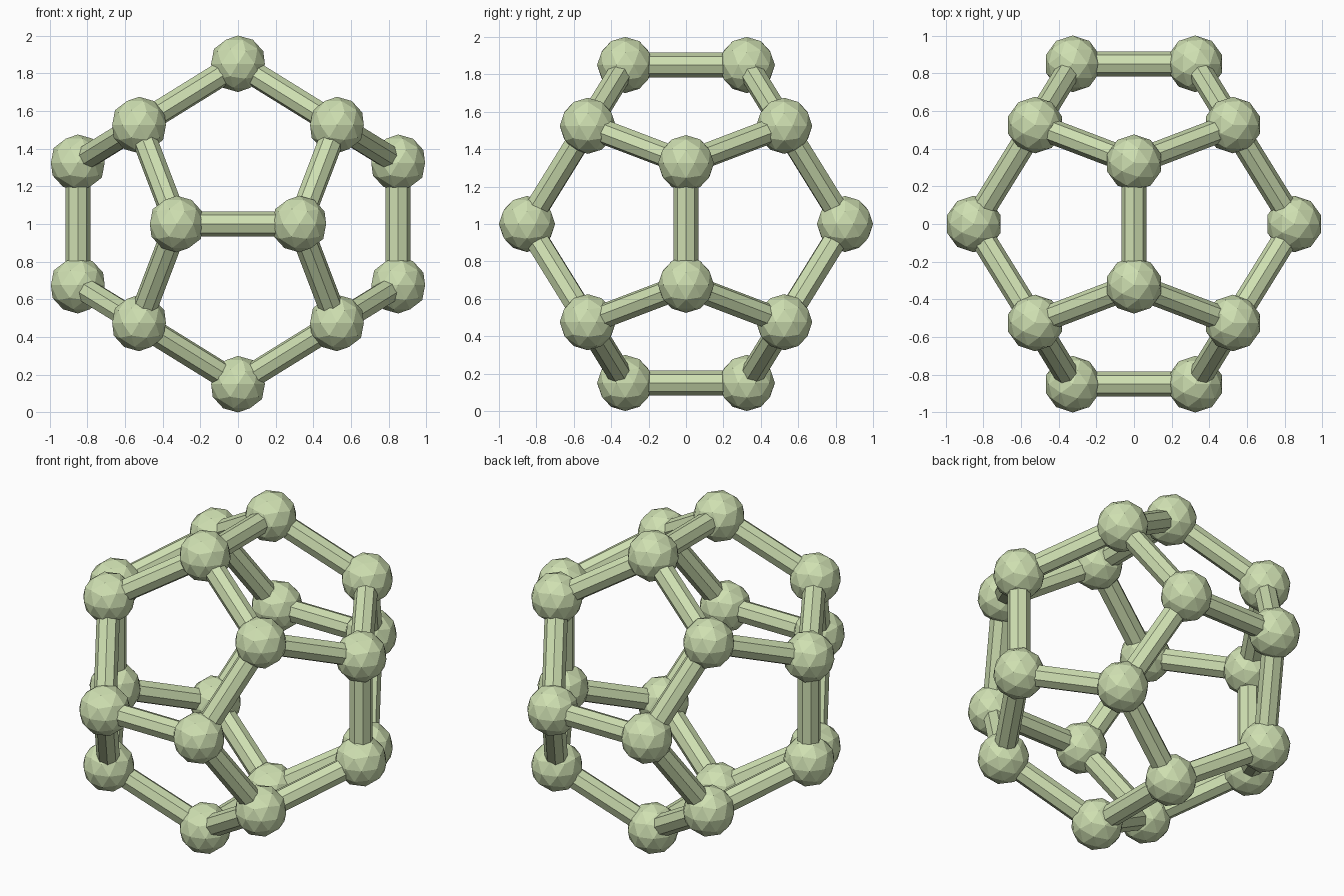
import bpy
from mathutils import Vector
from itertools import product

if "Cube" in bpy.data.objects:
    bpy.data.objects.remove(bpy.data.objects["Cube"])

B = 0.325          # half the edge length
A = 0.525          # cube corner coordinate
C = 0.85           # outer coordinate
BALL_R, ROD_R = 0.15, 0.066
CENTRE = Vector((0, 0, 1))

mat = bpy.data.materials.new("pale_green")
mat.diffuse_color = (0.62, 0.74, 0.44, 1)
mat.use_nodes = True
mat.node_tree.nodes["Principled BSDF"].inputs["Base Color"].default_value = mat.diffuse_color

# corners of a dodecahedron
corners = [Vector((A * i, A * j, A * k)) for i, j, k in product((-1, 1), repeat=3)]
for s, t in product((-1, 1), repeat=2):
    corners += [Vector((0, B * s, C * t)), Vector((C * s, 0, B * t)), Vector((B * s, C * t, 0))]

# faceted ball at every corner
for p in corners:
    bpy.ops.mesh.primitive_ico_sphere_add(subdivisions=2, radius=BALL_R, location=p + CENTRE)
    ball = bpy.context.object
    ball.name = "joint_ball"
    ball.data.materials.append(mat)

# eight-sided rod along every edge
for i, p in enumerate(corners):
    for q in corners[i + 1:]:
        d = q - p
        if d.length < 2.2 * B:
            bpy.ops.mesh.primitive_cylinder_add(vertices=8, radius=ROD_R, depth=d.length,
                                                location=(p + q) / 2 + CENTRE)
            rod = bpy.context.object
            rod.name = "edge_rod"
            rod.rotation_euler = d.to_track_quat('Z', 'Y').to_euler()
            rod.data.materials.append(mat)
